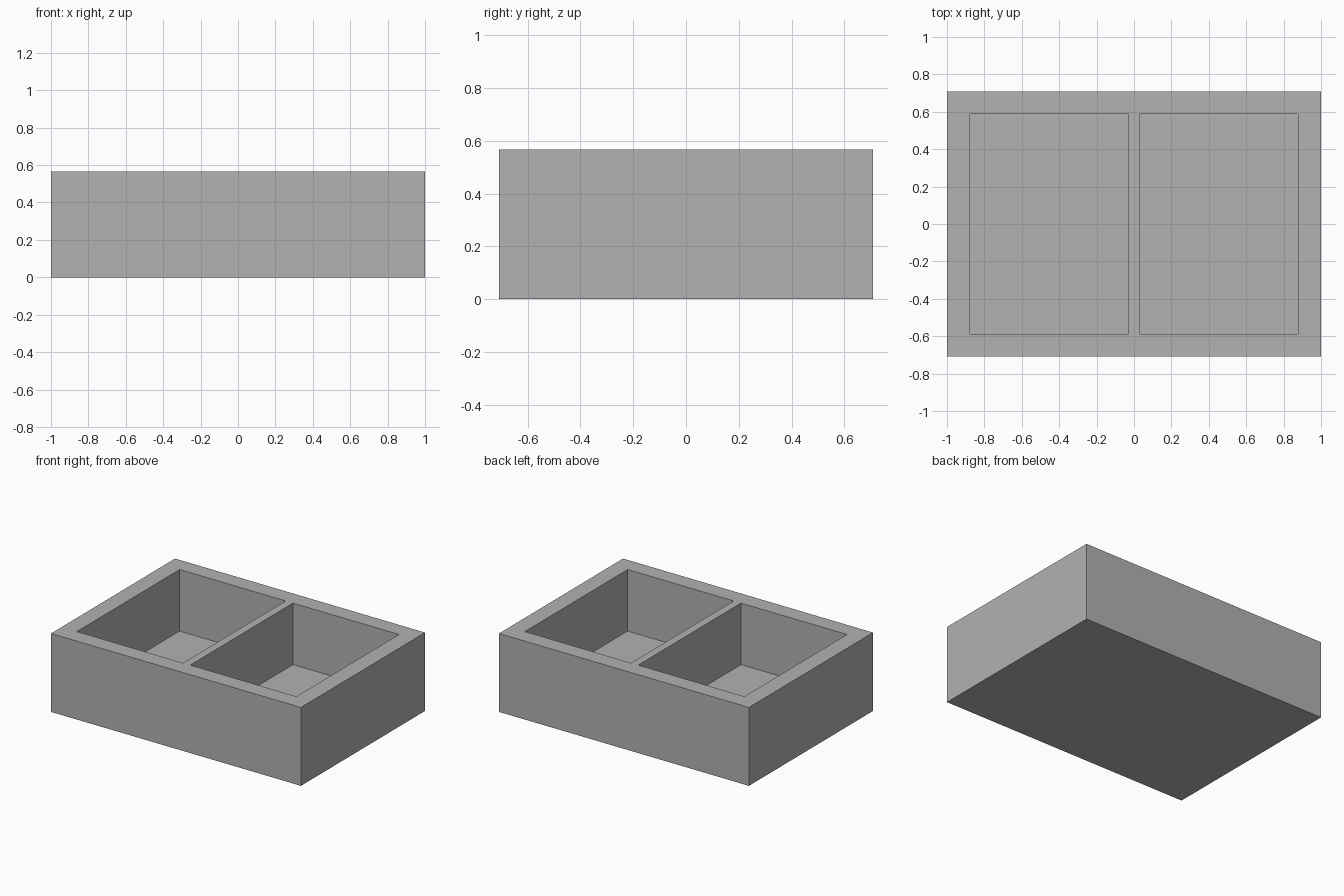
import bpy
import bmesh
from mathutils import Matrix, Vector

cube = bpy.data.objects.get("Cube")
if cube:
    bpy.data.objects.remove(cube, do_unlink=True)

LENGTH, DEPTH, HEIGHT = 2.0, 1.418, 0.567
WALL = 0.122        # outer wall and floor thickness
DIVIDER = 0.058     # wall between the two compartments

grey = bpy.data.materials.new("plain grey")
grey.use_nodes = True
colour = (0.445, 0.445, 0.445, 1.0)
grey.diffuse_color = colour
grey.node_tree.nodes["Principled BSDF"].inputs["Base Color"].default_value = colour

# Solid block standing on the ground
bm = bmesh.new()
bmesh.ops.create_cube(bm, size=1, matrix=Matrix.Translation((0, 0, HEIGHT / 2))
                      @ Matrix.Diagonal((LENGTH, DEPTH, HEIGHT, 1)))


def top_faces():
    return [f for f in bm.faces if f.normal.z > 0.9]


def cut_top(point, normal):
    """Score a straight line across the top of the block."""
    faces = top_faces()
    edges = {e for f in faces for e in f.edges}
    verts = {v for f in faces for v in f.verts}
    bmesh.ops.bisect_plane(bm, geom=faces + list(edges) + list(verts),
                           plane_co=point, plane_no=normal)
    bm.normal_update()


# Score the rims of the compartments
bm.normal_update()
inner_x, inner_y = LENGTH / 2 - WALL, DEPTH / 2 - WALL
for side in (-1, 1):
    cut_top((0, side * inner_y, 0), (0, 1, 0))
    for x in (inner_x, DIVIDER / 2):
        cut_top((side * x, 0, 0), (1, 0, 0))

# Sink the two compartments
pockets = []
for f in top_faces():
    c = f.calc_center_median()
    if abs(c.y) < inner_y and DIVIDER / 2 < abs(c.x) < inner_x:
        pockets.append(f)
sunk = bmesh.ops.extrude_discrete_faces(bm, faces=pockets)["faces"]
bmesh.ops.translate(bm, verts=list({v for f in sunk for v in f.verts}),
                    vec=Vector((0, 0, WALL - HEIGHT)))
bmesh.ops.recalc_face_normals(bm, faces=bm.faces)

mesh = bpy.data.meshes.new("divided_tray")
bm.to_mesh(mesh)
bm.free()
mesh.materials.append(grey)
tray = bpy.data.objects.new("divided_tray", mesh)
bpy.context.scene.collection.objects.link(tray)
